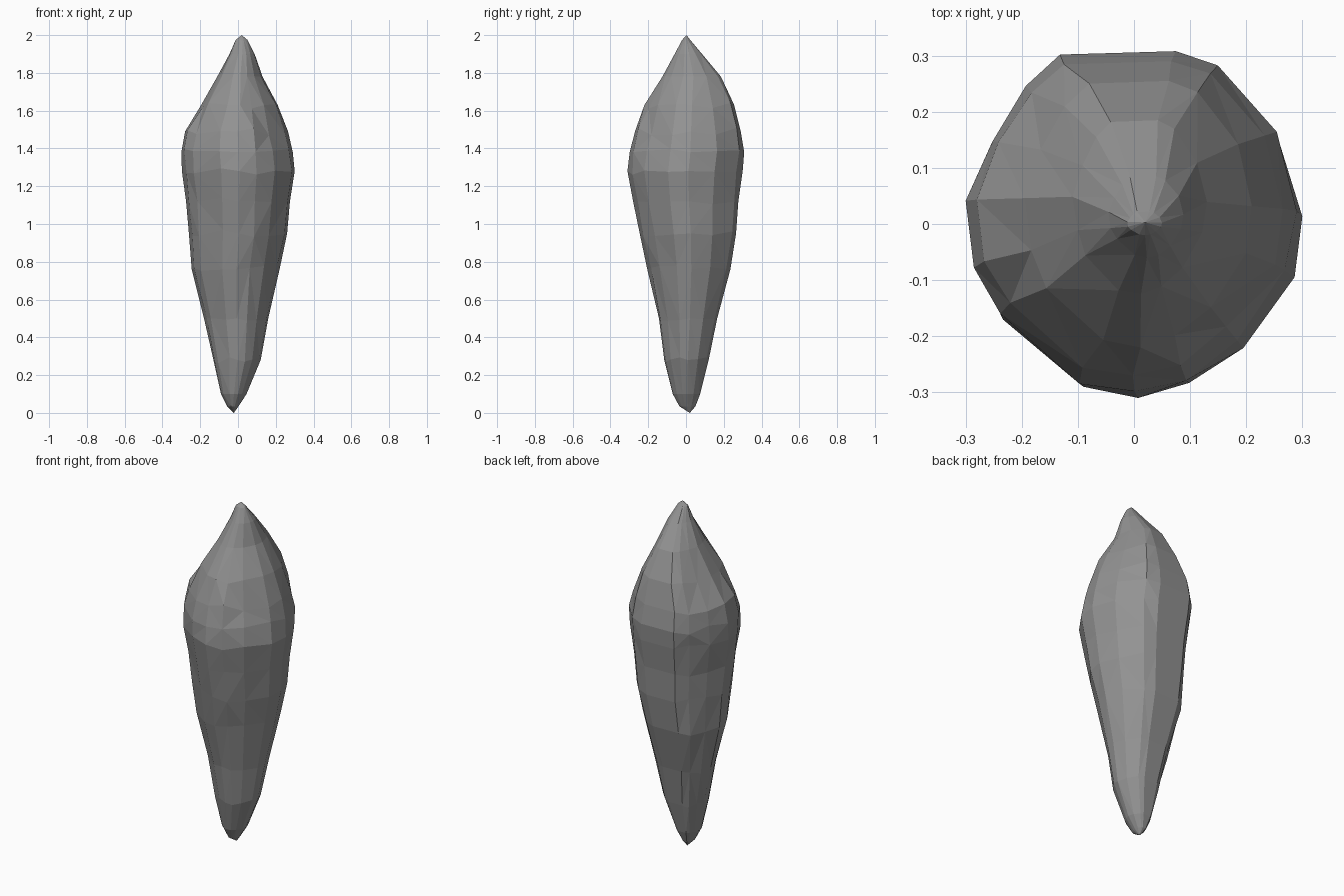
import bpy, bmesh, random

if "Cube" in bpy.data.objects:
    bpy.data.objects.remove(bpy.data.objects["Cube"])

random.seed(4)

# Cross-section seen from above, in units of the half widths
OUTLINE = [(1, .06), (.87, .52), (.52, .91), (.27, 1), (-.43, .98), (-.64, .8),
           (-.85, .48), (-1, .12), (-.94, -.27), (-.8, -.55), (-.31, -.95),
           (.02, -1), (.33, -.93), (.64, -.7), (.94, -.29)]

# Silhouette per height: z, left, right, front, back
RINGS = [(.035, -.057, .003, -.035, .05),
         (.10, -.09, .045, -.07, .075),
         (.28, -.13, .12, -.115, .12),
         (.50, -.18, .16, -.143, .165),
         (.76, -.245, .22, -.205, .235),
         (.95, -.26, .26, -.245, .265),
         (1.12, -.275, .275, -.28, .277),
         (1.28, -.297, .30, -.31, .30),
         (1.38, -.30, .29, -.298, .308),
         (1.49, -.28, .265, -.27, .29),
         (1.63, -.195, .21, -.22, .255),
         (1.78, -.11, .13, -.125, .185),
         (1.90, -.045, .088, -.06, .085),
         (1.975, -.012, .05, -.02, .022)]

bm = bmesh.new()
loops = []
for z, x0, x1, y0, y1 in RINGS:
    loop = []
    for u, v in OUTLINE:
        # chisel the corners unevenly, keep the silhouette points
        extreme = max(abs(u), abs(v)) > .97
        k = 1 if extreme else random.uniform(.975, 1.015)
        dz = 0 if extreme or z < .2 or z > 1.7 else random.uniform(-.02, .02)
        loop.append(bm.verts.new(((x0 + x1) / 2 + (x1 - x0) / 2 * u * k,
                                  (y0 + y1) / 2 + (y1 - y0) / 2 * v * k,
                                  z + dz)))
    loops.append(loop)

# Side facets
n = len(OUTLINE)
for a, b in zip(loops, loops[1:]):
    for i in range(n):
        j = (i + 1) % n
        bm.faces.new((a[i], a[j], b[j], b[i]))

# Pointed ends
bottom = bm.verts.new((-.022, .02, 0))
top = bm.verts.new((.02, .003, 2))
for i in range(n):
    j = (i + 1) % n
    bm.faces.new((bottom, loops[0][j], loops[0][i]))
    bm.faces.new((top, loops[-1][i], loops[-1][j]))

# Flat triangular facets
bmesh.ops.triangulate(bm, faces=bm.faces[:], quad_method='SHORT_EDGE')
bmesh.ops.recalc_face_normals(bm, faces=bm.faces[:])
mesh = bpy.data.meshes.new("stone_shard")
bm.to_mesh(mesh)
bm.free()
bpy.context.collection.objects.link(bpy.data.objects.new("stone_shard", mesh))

# Dark grey stone
stone = bpy.data.materials.new("dark_stone")
stone.diffuse_color = (.29, .29, .29, 1)
stone.use_nodes = True
stone.node_tree.nodes["Principled BSDF"].inputs["Base Color"].default_value = stone.diffuse_color
mesh.materials.append(stone)
